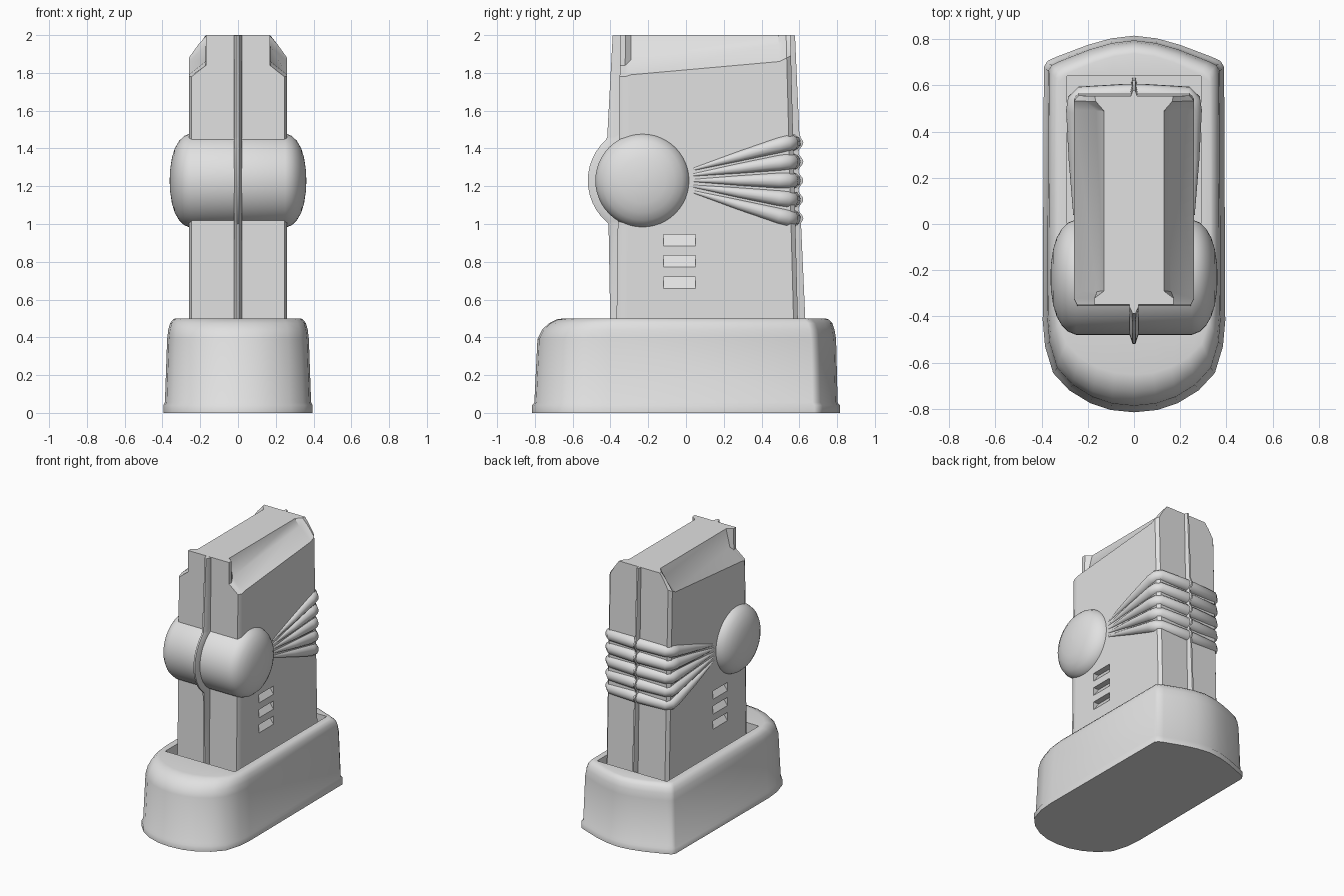
import bpy, bmesh
from math import sin, cos, pi, radians

if "Cube" in bpy.data.objects:
    bpy.data.objects.remove(bpy.data.objects["Cube"], do_unlink=True)

grey = bpy.data.materials.new("plain grey")
grey.use_nodes = True
grey.diffuse_color = (0.75, 0.75, 0.75, 1)
grey.node_tree.nodes["Principled BSDF"].inputs["Base Color"].default_value = (0.75, 0.75, 0.75, 1)


def activate(ob):
    bpy.ops.object.select_all(action='DESELECT')
    ob.select_set(True)
    bpy.context.view_layer.objects.active = ob


def smooth(ob, angle=35):
    activate(ob)
    bpy.ops.object.shade_smooth_by_angle(angle=radians(angle))


def loft(name, rings):
    """Skin a list of closed rings with equal point counts and cap both ends."""
    bm = bmesh.new()
    loops = [[bm.verts.new(p) for p in ring] for ring in rings]
    n = len(loops[0])
    for a, b in zip(loops, loops[1:]):
        for i in range(n):
            j = (i + 1) % n
            bm.faces.new((a[i], a[j], b[j], b[i]))
    bm.faces.new(loops[0])
    bm.faces.new(loops[-1])
    bmesh.ops.remove_doubles(bm, verts=bm.verts, dist=0.0005)
    bmesh.ops.recalc_face_normals(bm, faces=bm.faces)
    mesh = bpy.data.meshes.new(name)
    bm.to_mesh(mesh)
    bm.free()
    mesh.materials.append(grey)
    ob = bpy.data.objects.new(name, mesh)
    bpy.context.collection.objects.link(ob)
    return ob


# Base: bowed back, rounded nose, flange at the foot, socket in the top
half = [(0, .815), (.1, .803), (.2, .775), (.34, .722), (.375, .705), (.39, .68),
        (.395, -.42), (.385, -.53), (.35, -.645), (.28, -.72), (.19, -.775), (.1, -.805), (0, -.815)]
outline = half + [(-x, y) for x, y in half[-2:0:-1]]


def base_ring(z, sx, front, back):
    return [(x * sx, y * (back if y > 0 else front), z) for x, y in outline]


def socket_ring(z):
    return [(max(-.29, min(.29, x)), max(-.45, min(.64, y)), z) for x, y in outline]


levels = [(0, 1, 1, 1), (.04, 1, 1, 1), (.055, .98, .985, .985), (.39, .95, .965, .975),
          (.44, .935, .935, .965), (.475, .91, .89, .95), (.495, .87, .84, .925), (.5, .84, .8, .905)]
smooth(loft("base", [base_ring(*v) for v in levels] + [socket_ring(.5), socket_ring(.42)]), 40)


# Upright body: sections run front to back, with a sloping groove at each top side
def body_ring(y, w, z_side, x_mid, z_mid, x_top):
    right = [(w, .41), (w, 1.2), (w, z_side), (x_mid, z_mid), (x_top, 2)]
    lean = .026 if y > 0 else -.013
    return [(x, y + lean * (2 - z), z) for x, z in right + [(-x, z) for x, z in right[::-1]]]


body = loft("body", [body_ring(*v) for v in (
    (-.348, .245, 1.78, .17, 1.84, .17),
    (-.32, .26, 1.78, .172, 1.84, .17),
    (-.29, .26, 1.79, .16, 1.87, .13),
    (.49, .26, 1.86, .165, 1.95, .13),
    (.53, .26, 1.88, .21, 1.95, .165),
    (.553, .24, 1.89, .205, 1.95, .17))])

# Wedge-shaped vents cut into both sides
for side in (-1, 1):
    for top in (.945, .833, .72):
        wedge = [(side * .27, top), (side * .215, top), (side * .27, top - .075)]
        cutter = loft("vent_cutter", [[(x, y, z) for x, z in wedge] for y in (-.12, .05)])
        cutter.hide_render = True
        mod = body.modifiers.new("vent", 'BOOLEAN')
        mod.operation = 'DIFFERENCE'
        mod.solver = 'EXACT'
        mod.object = cutter
        activate(body)
        bpy.ops.object.modifier_apply(modifier=mod.name)
        bpy.data.objects.remove(cutter, do_unlink=True)
smooth(body, 30)

# Cross barrel with a domed cap on each side
cap = [(.362, .005), (.359, .06), (.35, .12), (.335, .17), (.312, .21), (.285, .236), (.25, .25)]
profile = [(-x, r) for x, r in cap] + cap[::-1]
steps = 48
barrel = loft("barrel", [[(x, -.23 + r * cos(2 * pi * i / steps), 1.23 + r * sin(2 * pi * i / steps))
                          for i in range(steps)] for x, r in profile])
smooth(barrel)

# Ridges fanning from the barrel and wrapping around the back
ridge_half = [(.255, .04, .3, .008), (.256, .28, .64, .027), (.252, .49, .93, .042),
              (.245, .53, .98, .045), (.222, .553, 1, .045), (.03, .562, 1, .045)]
path = ridge_half + [(-x, y, k, r) for x, y, k, r in ridge_half[::-1]]
for d in range(-2, 3):
    curve = bpy.data.curves.new("ridge", 'CURVE')
    curve.dimensions = '3D'
    curve.bevel_depth = 1
    curve.bevel_resolution = 4
    curve.use_fill_caps = True
    spline = curve.splines.new('POLY')
    spline.points.add(len(path) - 1)
    for point, (x, y, k, r) in zip(spline.points, path):
        point.co = (x, y, 1.23 + .1 * d * k, 1)
        point.radius = r
    curve.materials.append(grey)
    ridge = bpy.data.objects.new("ridge", curve)
    bpy.context.collection.objects.link(ridge)
    activate(ridge)
    bpy.ops.object.convert(target='MESH')
    smooth(bpy.context.view_layer.objects.active, 50)

# Seam fin around the middle, following the barrel and the ridges
seam = [(-.40, .42), (-.41, 1)]
seam += [(-.23 - .29 * cos(radians(a)), 1.23 + .29 * sin(radians(a))) for a in range(-48, 49, 8)]
seam += [(-.417, 1.46), (-.388, 1.999), (.577, 1.999), (.6, 1.48)]
wave = [1.455 - i * .0125 for i in range(37)]
seam += [(.608 + .013 * cos(20 * pi * (z - 1.23)), z) for z in wave]
seam += [(.61, .98), (.635, .42)]
fin = loft("seam_fin", [[(x, y * s, z) for y, z in seam]
                        for x, s in ((-.02, .92), (-.006, 1), (.006, 1), (.02, .92))])
smooth(fin, 30)
